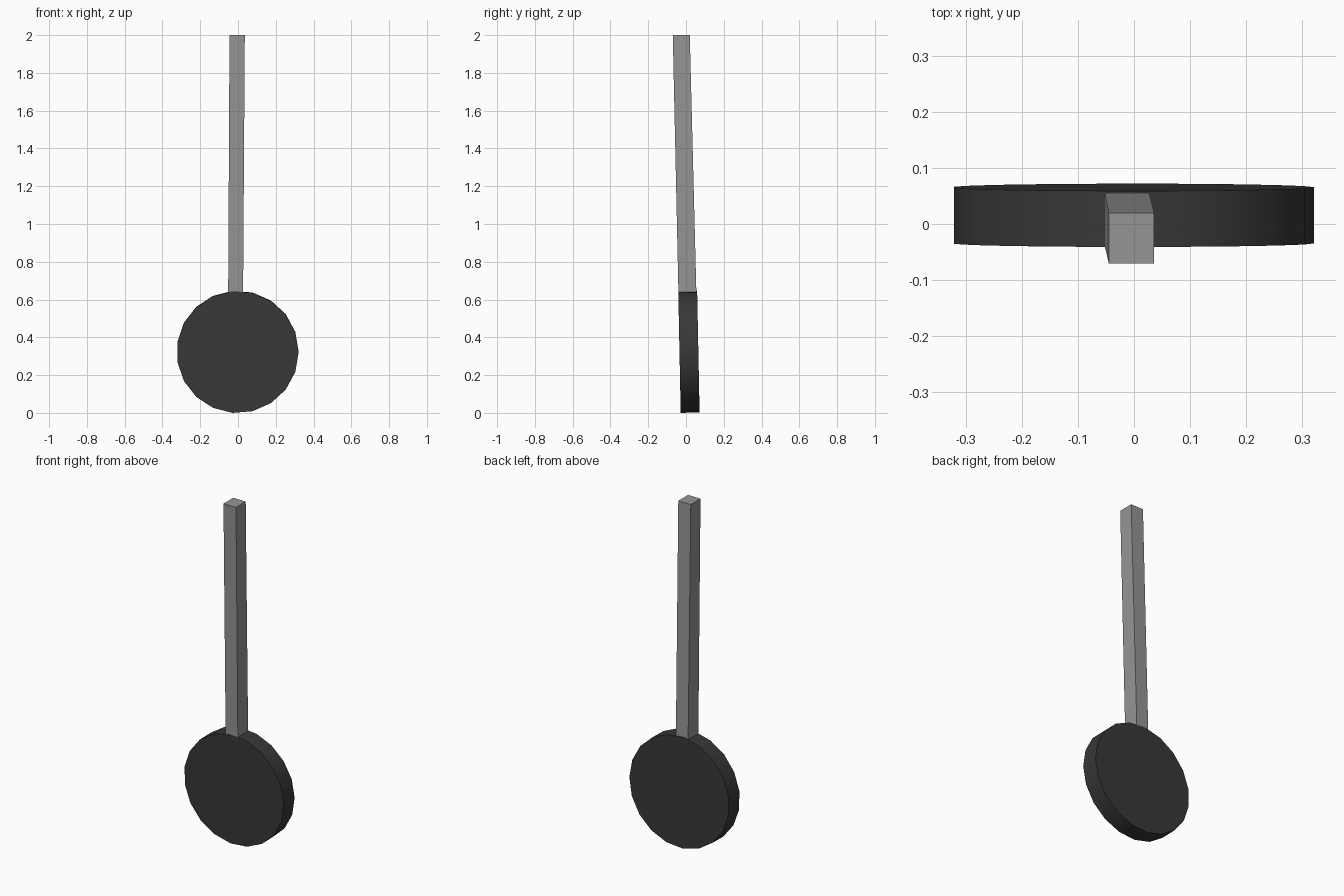
import bpy, bmesh
from math import cos, sin, tau
from mathutils import Matrix, Vector

if "Cube" in bpy.data.objects:
    bpy.data.objects.remove(bpy.data.objects["Cube"])


def make_object(name, bm, color):
    bmesh.ops.recalc_face_normals(bm, faces=bm.faces)
    mesh = bpy.data.meshes.new(name)
    bm.to_mesh(mesh)
    bm.free()
    obj = bpy.data.objects.new(name, mesh)
    bpy.context.collection.objects.link(obj)
    mat = bpy.data.materials.new(name + "_material")
    mat.diffuse_color = color
    mat.use_nodes = True
    mat.node_tree.nodes["Principled BSDF"].inputs["Base Color"].default_value = mat.diffuse_color
    mesh.materials.append(mat)
    return obj


def loft(rings):
    """Closed solid between two rings of points."""
    bm = bmesh.new()
    a, b = [[bm.verts.new(p) for p in ring] for ring in rings]
    n = len(a)
    for i in range(n):
        j = (i + 1) % n
        bm.faces.new((a[i], a[j], b[j], b[i]))
    bm.faces.new(a)
    bm.faces.new(b)
    return bm


# Round head: 19-sided disc facing the front, leaning slightly
SIDES, RADIUS, HALF = 19, 0.323, 0.05
place = Matrix.Translation((-0.002, 0.0155, 0.323)) @ Matrix.Rotation(0.02, 4, 'X')
head = make_object("disc_head", loft([
    [place @ Vector((RADIUS * cos(tau * i / SIDES), y, RADIUS * sin(tau * i / SIDES)))
     for i in range(SIDES)] for y in (-HALF, HALF)]), (0.042, 0.039, 0.037, 1))
bpy.context.view_layer.objects.active = head
head.select_set(True)
bpy.ops.object.shade_smooth_by_angle()


# Square handle: leans with the disc and sinks just into its rim
def rect(x0, x1, y0, y1, z):
    return [(x0, y0, z), (x1, y0, z), (x1, y1, z), (x0, y1, z)]


make_object("handle", loft([rect(-0.052, 0.027, -0.040, 0.055, 0.635),
                            rect(-0.045, 0.036, -0.070, 0.020, 2.0)]),
            (0.3, 0.3, 0.3, 1))
